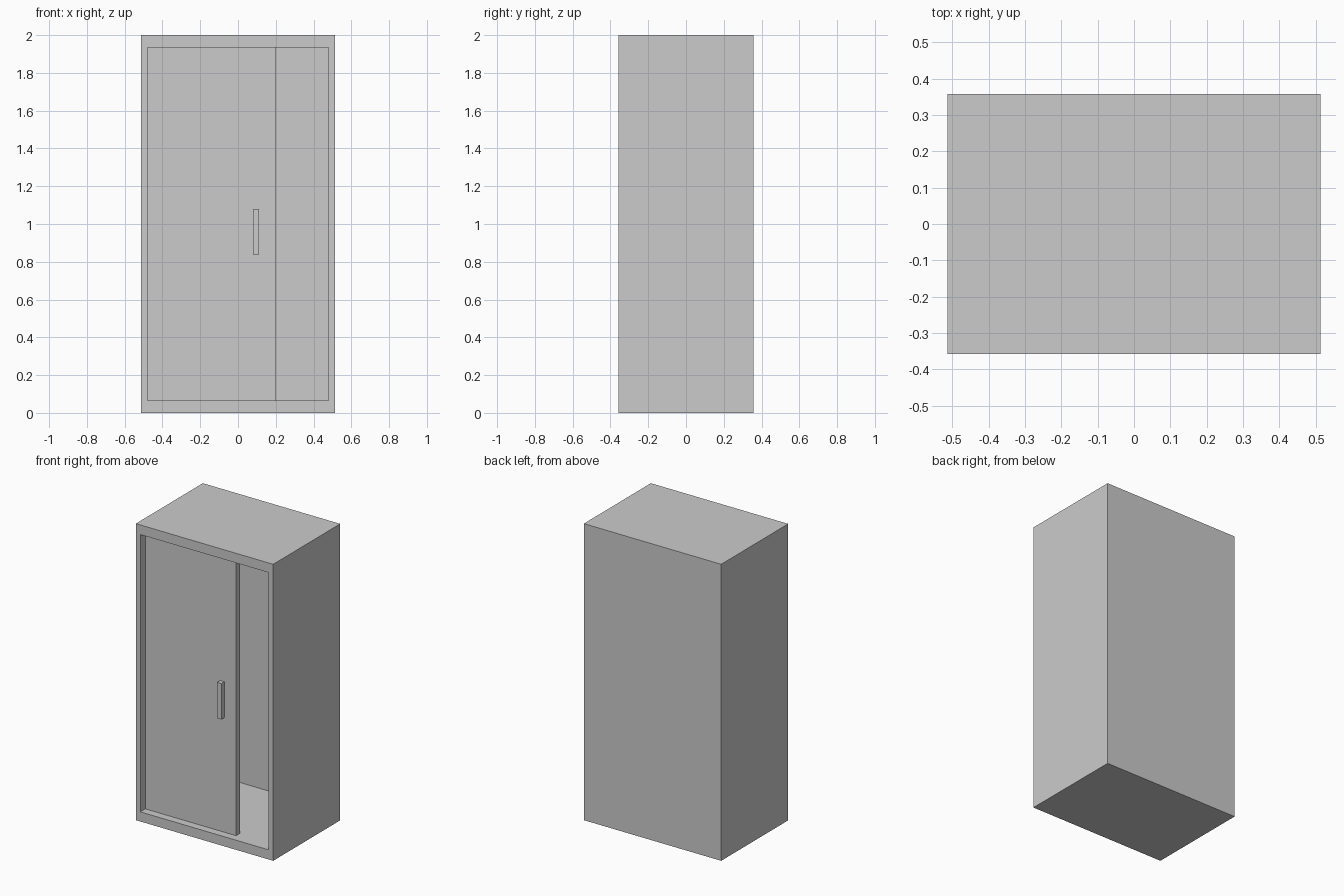
import bpy
import bmesh
from mathutils import Matrix, Vector

if "Cube" in bpy.data.objects:
    bpy.data.objects.remove(bpy.data.objects["Cube"])

W, D, H = 1.025, 0.714, 2.0            # outer size
SIDE, RAIL, BACK = 0.034, 0.065, 0.017  # wall thicknesses
FRONT = -D / 2
DOOR_Y = FRONT + 0.053                  # front plane of the door


def box_bmesh(lo, hi):
    lo, hi = Vector(lo), Vector(hi)
    bm = bmesh.new()
    m = Matrix.Translation((lo + hi) / 2) @ Matrix.Diagonal((*(hi - lo), 1))
    bmesh.ops.create_cube(bm, size=1, matrix=m)
    return bm


def finish(name, bm):
    bmesh.ops.recalc_face_normals(bm, faces=bm.faces)
    mesh = bpy.data.meshes.new(name)
    bm.to_mesh(mesh)
    bm.free()
    obj = bpy.data.objects.new(name, mesh)
    bpy.context.collection.objects.link(obj)
    return obj


# Cabinet body: the front face is inset to a frame, then pushed in as a cavity
bm = box_bmesh((-W / 2, FRONT, 0), (W / 2, D / 2, H))
front = min(bm.faces, key=lambda f: f.calc_center_median().y)
opening = bmesh.ops.extrude_discrete_faces(bm, faces=[front])["faces"][0]
for v in opening.verts:
    v.co.x *= (W - 2 * SIDE) / W
    v.co.z = RAIL if v.co.z < H / 2 else H - RAIL
cavity = bmesh.ops.extrude_discrete_faces(bm, faces=[opening])["faces"][0]
for v in cavity.verts:
    v.co.y = D / 2 - BACK
finish("cabinet_body", bm)

# Sliding door, partly open on the right
finish("sliding_door", box_bmesh((-W / 2 + SIDE, DOOR_Y, RAIL),
                                 (0.198, DOOR_Y + 0.045, H - RAIL)))

# Upright bar handle on the door
finish("door_handle", box_bmesh((0.079, DOOR_Y - 0.032, 0.838),
                                (0.111, DOOR_Y, 1.08)))
